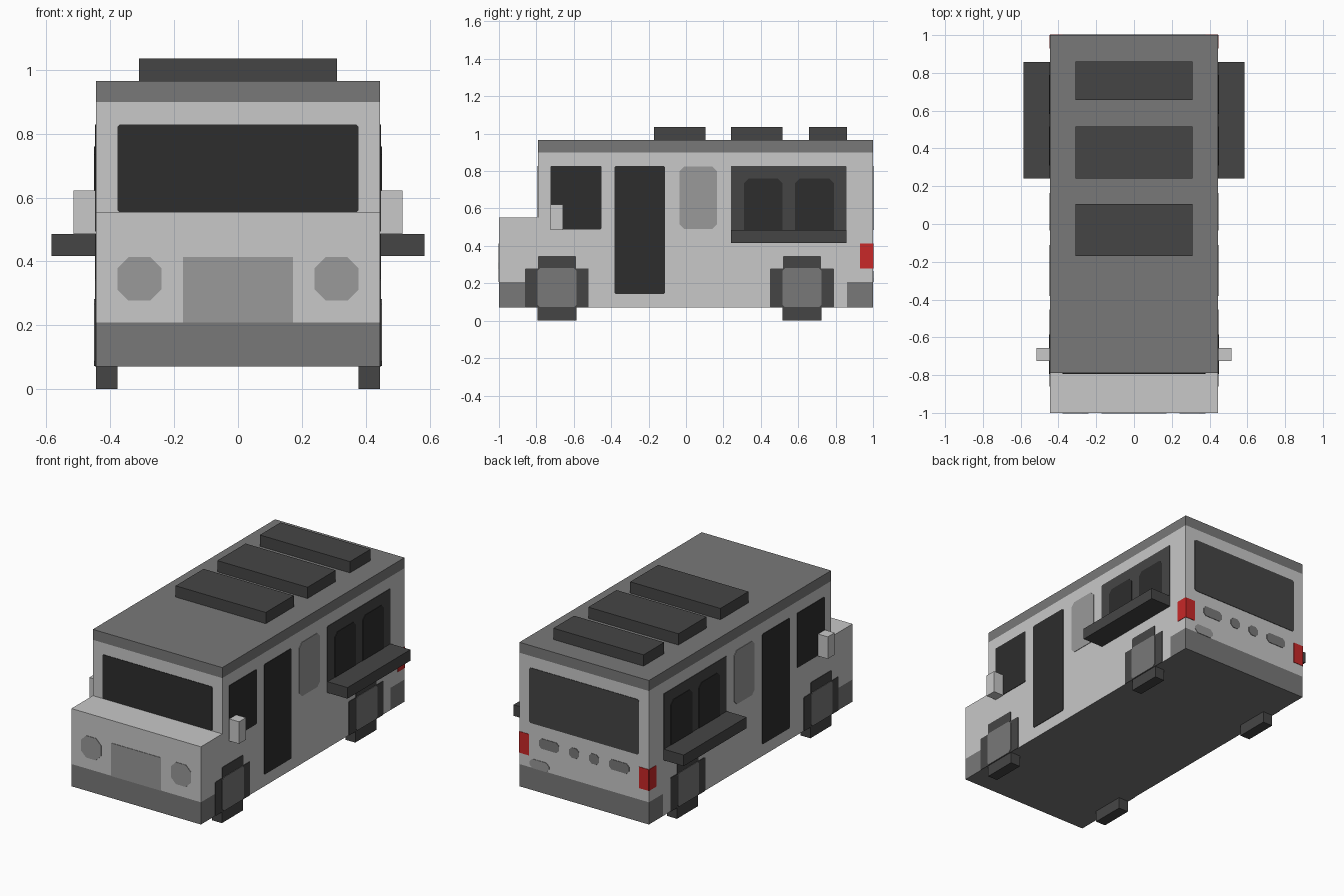
import bpy, bmesh

if "Cube" in bpy.data.objects:
    bpy.data.objects.remove(bpy.data.objects["Cube"])


def material(name, r, g, b):
    m = bpy.data.materials.new(name)
    m.diffuse_color = (r, g, b, 1)
    m.use_nodes = True
    m.node_tree.nodes["Principled BSDF"].inputs["Base Color"].default_value = m.diffuse_color
    return m


LIGHT = material("light grey paint", 0.58, 0.58, 0.58)
MID = material("mid grey trim", 0.19, 0.19, 0.19)
PALE = material("pale grey metal", 0.32, 0.32, 0.32)
DARK = material("dark grey rubber", 0.06, 0.06, 0.06)
BLACK = material("black glass", 0.026, 0.026, 0.026)
RED = material("red lamp", 0.58, 0.021, 0.021)


def finish(name, bm, *mats):
    bmesh.ops.recalc_face_normals(bm, faces=bm.faces[:])
    mesh = bpy.data.meshes.new(name)
    bm.to_mesh(mesh)
    bm.free()
    for m in mats:
        mesh.materials.append(m)
    ob = bpy.data.objects.new(name, mesh)
    bpy.context.collection.objects.link(ob)
    return ob


def prism(points, direction):
    bm = bmesh.new()
    face = bm.faces.new([bm.verts.new(p) for p in points])
    ext = bmesh.ops.extrude_face_region(bm, geom=[face])
    verts = [v for v in ext["geom"] if isinstance(v, bmesh.types.BMVert)]
    bmesh.ops.translate(bm, verts=verts, vec=direction)
    return bm


def box(name, x, y, z, mat):
    pts = [(x[0], y[0], z[0]), (x[1], y[0], z[0]), (x[1], y[1], z[0]), (x[0], y[1], z[0])]
    return finish(name, prism(pts, (0, 0, z[1] - z[0])), mat)


def outline(a, b, c):
    """Rectangle a[0]..a[1] by b[0]..b[1] with corners cut by c."""
    (a0, a1), (b0, b1) = a, b
    if c == 0:
        return [(a0, b0), (a1, b0), (a1, b1), (a0, b1)]
    return [(a0 + c, b0), (a1 - c, b0), (a1, b0 + c), (a1, b1 - c),
            (a1 - c, b1), (a0 + c, b1), (a0, b1 - c), (a0, b0 + c)]


def side_plate(name, s, y, z, mat, cut=0.0, t=0.003):
    pts = [(s * HALF, p, q) for p, q in outline(y, z, cut)]
    finish(name, prism(pts, (s * t, 0, 0)), mat)


def end_plate(name, wall_y, x, z, mat, cut=0.0, t=0.003):
    pts = [(p, wall_y, q) for p, q in outline(x, z, cut)]
    finish(name, prism(pts, (0, t if wall_y > 0 else -t, 0)), mat)


HALF = 0.445
CAB = -0.79

# Body: stepped side profile, cut into colour zones
profile = [(-1, 0.07), (1, 0.07), (1, 0.965), (CAB, 0.965), (CAB, 0.553), (-1, 0.553)]
bm = prism([(-HALF, y, z) for y, z in profile], (2 * HALF, 0, 0))
for co, no in [((0, 0, 0.208), (0, 0, 1)), ((0, 0, 0.9), (0, 0, 1)),
               ((0, -0.86, 0), (0, 1, 0)), ((0, 0.86, 0), (0, 1, 0))]:
    bmesh.ops.bisect_plane(bm, geom=bm.verts[:] + bm.edges[:] + bm.faces[:],
                           plane_co=co, plane_no=no)
for f in bm.faces:
    c = f.calc_center_median()
    bumper = c.z < 0.208 and abs(c.y) > 0.86
    if c.z > 0.9 or bumper or c.z < 0.071:
        f.material_index = 1
finish("van_body", bm, LIGHT, MID)

# Roof boxes
for i, y in enumerate([(-0.17, 0.105), (0.24, 0.517), (0.657, 0.86)]):
    box(f"roof_box_{i + 1}", (-0.31, 0.31), y, (0.963, 1.035), DARK)

# Front details
end_plate("windshield", CAB, (-0.378, 0.378), (0.555, 0.828), BLACK, 0.006)
end_plate("grille", -1, (-0.172, 0.172), (0.208, 0.413), PALE)

# Back details
end_plate("rear_window", 1, (-0.378, 0.378), (0.485, 0.828), DARK, 0.01)
end_plate("exhaust", 1, (0.24, 0.375), (0.208, 0.265), PALE, 0.02)

for s, side in ((1, "right"), (-1, "left")):
    def span(a, b):
        return tuple(sorted((s * a, s * b)))

    # Lamps
    end_plate(f"{side}_headlight", -1, span(0.24, 0.378), (0.277, 0.413), PALE, 0.035)
    end_plate(f"{side}_tail_lamp_back", 1, span(0.378, HALF), (0.28, 0.412), RED)
    side_plate(f"{side}_tail_lamp_side", s, (0.93, 1), (0.28, 0.412), RED)
    end_plate(f"{side}_inner_vent", 1, span(0.035, 0.103), (0.345, 0.408), MID, 0.017)
    end_plate(f"{side}_outer_vent", 1, span(0.172, 0.31), (0.345, 0.408), MID, 0.017)

    # Door and side windows
    side_plate(f"{side}_cab_window", s, (-0.725, -0.453), (0.488, 0.828), BLACK, 0.005)
    side_plate(f"{side}_door", s, (-0.382, -0.112), (0.143, 0.828), BLACK, 0.007)
    side_plate(f"{side}_small_panel", s, (-0.035, 0.165), (0.49, 0.825), PALE, 0.025)
    side_plate(f"{side}_hatch", s, (0.24, 0.858), (0.416, 0.828), DARK, 0.004)
    for i, y in enumerate([(0.31, 0.515), (0.582, 0.79)]):
        side_plate(f"{side}_hatch_pane_{i + 1}", s, y, (0.45, 0.76), BLACK, 0.025, 0.006)

    # Serving shelf and mirror
    box(f"{side}_shelf", span(HALF - 0.002, 0.585), (0.24, 0.858), (0.416, 0.485), DARK)
    box(f"{side}_mirror", span(HALF - 0.002, 0.515), (-0.725, -0.657), (0.485, 0.622), LIGHT)

    # Wheels: flat tyre and hub on the wall, tyre block below
    for end, y in (("front", -0.69), ("rear", 0.62)):
        n = f"{side}_{end}"
        side_plate(f"{n}_tyre", s, (y - 0.17, y + 0.17), (0.07, 0.28), DARK, 0.004)
        side_plate(f"{n}_tyre_top", s, (y - 0.102, y + 0.102), (0.275, 0.346), DARK, 0.004)
        side_plate(f"{n}_hub", s, (y - 0.105, y + 0.105), (0.072, 0.282), MID, 0.015, 0.006)
        box(f"{n}_wheel", span(0.378, HALF), (y - 0.104, y + 0.104), (0, 0.075), DARK)
